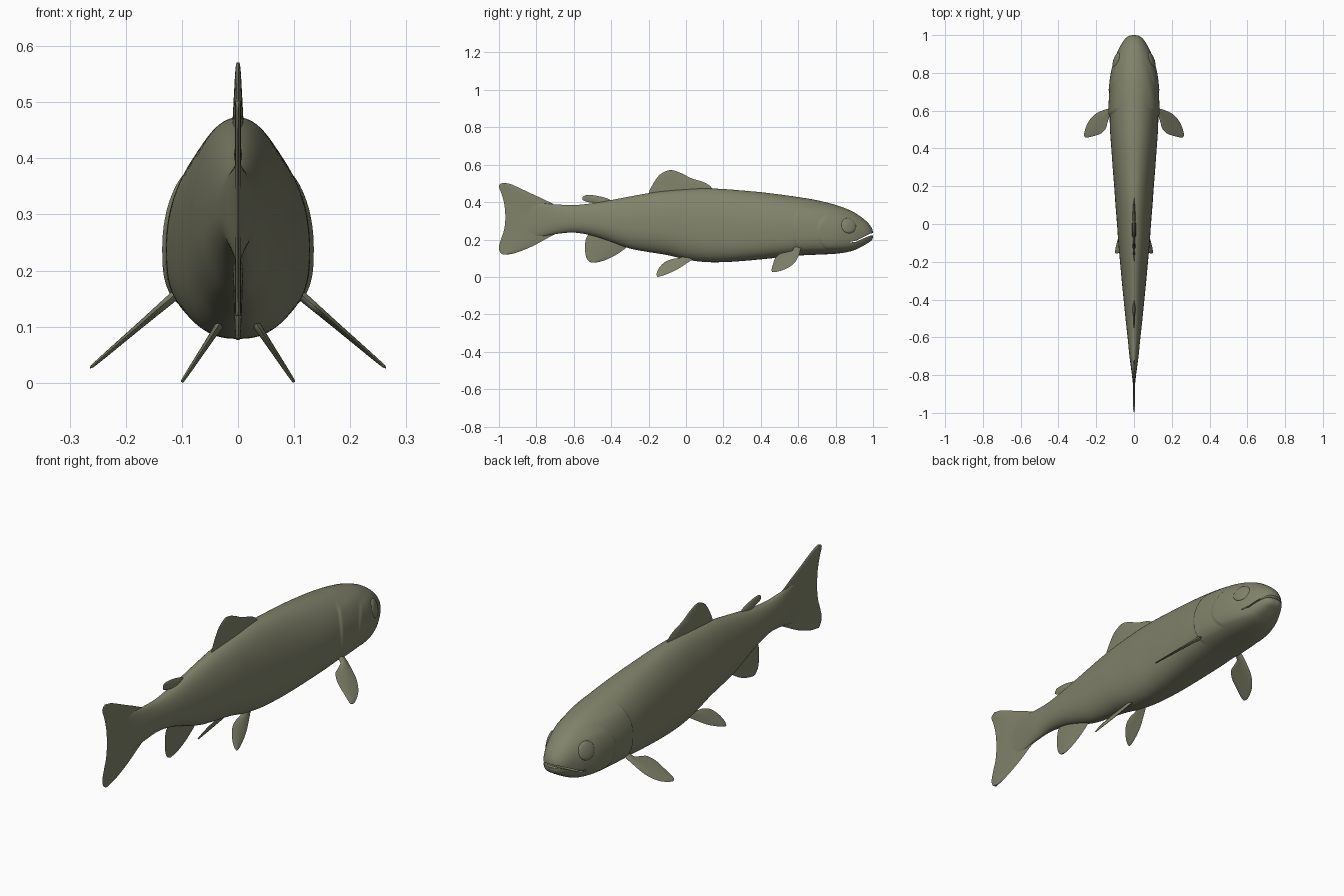
import bpy, bmesh, math
from mathutils import Vector
from mathutils.bvhtree import BVHTree

if "Cube" in bpy.data.objects:
    bpy.data.objects.remove(bpy.data.objects["Cube"])

olive = bpy.data.materials.new("olive skin")
olive.diffuse_color = (0.22, 0.225, 0.145, 1)
olive.use_nodes = True
olive.node_tree.nodes["Principled BSDF"].inputs["Base Color"].default_value = olive.diffuse_color


def spline(rows, t):
    """Catmull-Rom through rows of numbers, t in 0..1."""
    n = len(rows) - 1
    i = min(int(t * n), n - 1)
    f = t * n - i
    p = [rows[min(max(i + k, 0), n)] for k in (-1, 0, 1, 2)]
    return [0.5 * (2 * b + (c - a) * f + (2 * a - 5 * b + 4 * c - d) * f * f
                   + (3 * b - a - 3 * c + d) * f ** 3) for a, b, c, d in zip(*p)]


def loft(name, rings, mirror=False):
    """Skin closed rings of points, capped at both ends."""
    bm = bmesh.new()
    vs = [[bm.verts.new(p) for p in r] for r in rings]
    n = len(rings[0])
    for a, b in zip(vs, vs[1:]):
        for j in range(n):
            bm.faces.new((a[j], a[(j + 1) % n], b[(j + 1) % n], b[j]))
    bm.faces.new(vs[0])
    bm.faces.new(vs[-1])
    bmesh.ops.recalc_face_normals(bm, faces=bm.faces)
    return finish(name, bm, mirror)


def finish(name, bm, mirror=False, angle=50):
    me = bpy.data.meshes.new(name)
    bm.to_mesh(me)
    bm.free()
    me.materials.append(olive)
    ob = bpy.data.objects.new(name, me)
    bpy.context.collection.objects.link(ob)
    bpy.ops.object.select_all(action='DESELECT')
    ob.select_set(True)
    bpy.context.view_layer.objects.active = ob
    bpy.ops.object.shade_smooth_by_angle(angle=math.radians(angle))
    if mirror:
        ob.modifiers.new("Mirror", 'MIRROR').use_clip = False
    return ob


def fin(name, stations, place, normal, thick, mirror=False, steps=40, across=12):
    """Lens-section blade; stations are (a1, a2, b1, b2, ) edge pairs root to tip."""
    nrm = Vector(normal).normalized()
    rings = []
    for s in range(steps + 1):
        t = s / steps
        a1, a2, b1, b2 = spline(stations, t)
        h = thick[0] + (thick[1] - thick[0]) * t
        ring = []
        for k in range(2 * across):
            u = k / across if k <= across else 2 - k / across
            side = 1 if k <= across else -1
            c = Vector(place(a1 + (b1 - a1) * u, a2 + (b2 - a2) * u))
            ring.append(c + nrm * side * h * (0.15 + 0.85 * math.sin(math.pi * u)))
        rings.append(ring)
    return loft(name, rings, mirror)


# Body: y, top z, bottom z, half width from snout to tail root
BODY = [(1.0, .238, .215, .008), (.993, .262, .196, .032), (.97, .292, .18, .055),
        (.93, .325, .157, .076), (.88, .355, .137, .094), (.8, .385, .124, .113),
        (.7, .41, .119, .125), (.6, .427, .114, .129), (.5, .441, .104, .127),
        (.4, .453, .094, .12), (.3, .462, .085, .113), (.2, .47, .079, .105),
        (.1, .473, .08, .098), (0, .469, .093, .09), (-.1, .461, .117, .083),
        (-.2, .448, .133, .074), (-.3, .43, .152, .065), (-.4, .411, .187, .055),
        (-.5, .394, .22, .045), (-.6, .384, .237, .034), (-.7, .388, .229, .024),
        (-.8, .395, .215, .011), (-.88, .38, .24, .002)]


def smooth(x):
    x = min(max(x, 0), 1)
    return x * x * (3 - 2 * x)


def body_ring(t, n=96):
    y, top, bot, w = spline(BODY, t)
    zm = bot + (top - bot) * .4
    low = 2 + .9 * smooth((y + .3) / .8)
    ring = []
    for j in range(n):
        a = 2 * math.pi * j / n
        c, s = math.cos(a), math.sin(a)
        e = 2 / (2.05 if s > 0 else low)
        x = w * math.copysign(abs(c) ** e, c)
        z = zm + (top - zm if s > 0 else zm - bot) * math.copysign(abs(s) ** e, s)
        # raised gill cover and cheek plate end in small steps
        mask = smooth((z - .12) / .03) * smooth((.40 - z) / .04)
        gill = smooth((y - (.572 + 2 * (z - .25) ** 2)) / .008)
        mask2 = smooth((z - .14) / .02) * smooth((.35 - z) / .03)
        cheek = smooth((y - (.70 + 6 * (z - .24) ** 2)) / .008)
        fade = smooth((1 - y) / .2)
        x += math.copysign(.006 * gill * mask * fade + .004 * cheek * mask2 * fade, c) * min(1, abs(c) * 3)
        ring.append((x, y, z))
    return ring


# ring positions, denser over the head
ts = [.42 * i / 170 for i in range(170)] + [.42 + .58 * i / 90 for i in range(91)]
body = loft("body", [body_ring(t) for t in ts])
bm = bmesh.new()
bm.from_mesh(body.data)
tree = BVHTree.FromBMesh(bm)
bm.free()

# Mouth: thin wedge cut through the snout
MOUTH = [(1.03, .243), (.985, .231), (.95, .214), (.91, .194), (.875, .187),
         (.875, .184), (.91, .188), (.95, .207), (.985, .221), (1.03, .222)]
cutter = loft("mouth_cutter", [[(x, y, z) for y, z in MOUTH] for x in (-.2, .2)])
cutter.hide_render = True
cutter.hide_viewport = True
cut = body.modifiers.new("Mouth", 'BOOLEAN')
cut.operation = 'DIFFERENCE'
cut.object = cutter

# Eyes: shallow domes lying on the head surface
hit, nrm, _, _ = tree.ray_cast(Vector((.5, .87, .275)), Vector((-1, 0, 0)))
if nrm.x < 0:
    nrm = -nrm
bm = bmesh.new()
bmesh.ops.create_uvsphere(bm, u_segments=32, v_segments=16, radius=1)
bmesh.ops.scale(bm, vec=(.042, .042, .011), verts=bm.verts)
bmesh.ops.rotate(bm, matrix=nrm.to_track_quat('Z', 'Y').to_matrix(), verts=bm.verts)
bmesh.ops.translate(bm, vec=hit - nrm * .004, verts=bm.verts)
finish("eyes", bm, True)


def upright(y, z):
    return (0, y, z)


# Tail fin: swept upward, front edge and trailing edge (y, z)
fin("tail_fin", [(-.965, .119, -.978, .119), (-.915, .127, -.993, .131), (-.83, .16, -1, .16),
                 (-.745, .205, -.988, .205), (-.67, .25, -.973, .25), (-.64, .31, -.966, .31),
                 (-.68, .37, -.969, .37), (-.75, .41, -.976, .41), (-.83, .447, -.988, .45),
                 (-.9, .48, -1, .48), (-.94, .497, -.997, .494), (-.968, .502, -.982, .502)],
    upright, (1, 0, 0), (.005, .005), steps=60)

# Dorsal fin
fin("dorsal_fin", [(.15, .45, -.195, .43), (.13, .485, -.197, .455), (.09, .508, -.182, .487),
                   (.03, .527, -.162, .52), (-.02, .552, -.142, .545), (-.06, .568, -.118, .561),
                   (-.082, .571, -.096, .57)],
    upright, (1, 0, 0), (.011, .0025))

# Small fatty fin
fin("adipose_fin", [(-.4, .395, -.49, .385), (-.41, .415, -.505, .397), (-.45, .428, -.53, .401),
                    (-.49, .436, -.552, .412), (-.52, .438, -.553, .425), (-.538, .436, -.545, .433)],
    upright, (1, 0, 0), (.008, .003))

# Anal fin
fin("anal_fin", [(-.30, .175, -.5, .24), (-.325, .152, -.532, .212), (-.36, .127, -.54, .165),
                 (-.40, .104, -.538, .125), (-.44, .087, -.53, .097), (-.48, .077, -.515, .081),
                 (-.492, .076, -.502, .077)],
    upright, (1, 0, 0), (.010, .0025))

# Pectoral fins, sloping down and outward (x, y)
fin("pectoral_fins", [(.105, .615, .105, .575), (.13, .612, .128, .57), (.16, .603, .14, .535),
                      (.2, .585, .15, .503), (.235, .55, .178, .477), (.255, .51, .22, .464),
                      (.264, .477, .25, .457), (.262, .463, .259, .459)],
    lambda x, y: (x, y, .145 - (x - .125) * .857), (.857, 0, 1), (.009, .002), True)

# Pelvic fins, sloping down and outward (y, z)
fin("pelvic_fins", [(.05, .12, -.01, .125), (.035, .095, -.03, .103), (.0, .07, -.07, .096),
                    (-.04, .044, -.11, .081), (-.08, .024, -.14, .053), (-.12, .008, -.156, .023),
                    (-.142, .002, -.156, .006), (-.148, .001, -.153, .002)],
    lambda y, z: (.035 + (.1 - z) * .66, y, z), (1, 0, .66), (.008, .002), True)
